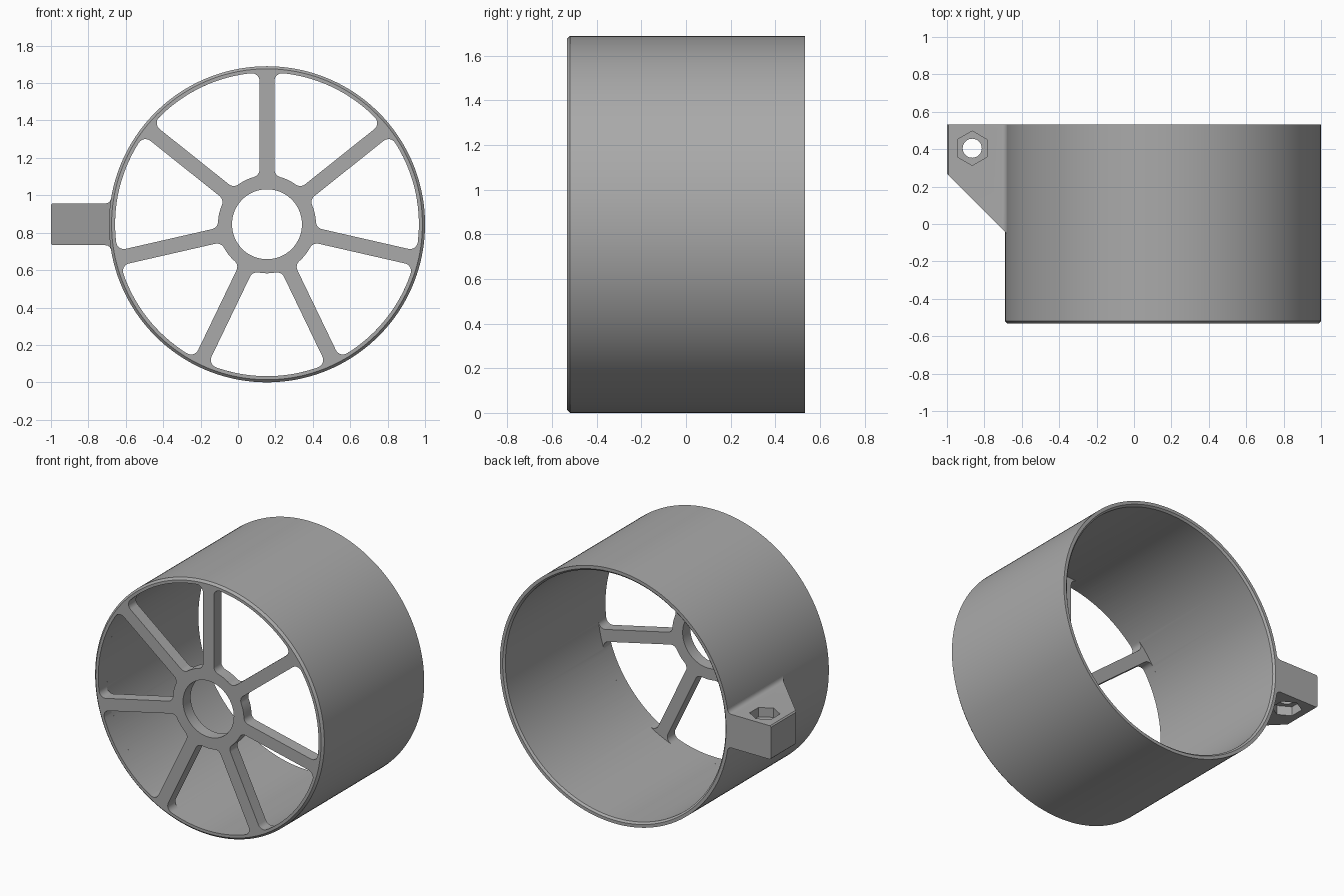
import bpy, bmesh
from math import sin, cos, asin, atan2, pi, sqrt, hypot
from mathutils import Vector

if "Cube" in bpy.data.objects:
    bpy.data.objects.remove(bpy.data.objects["Cube"])

CX, CZ, R = 0.155, 0.845, 0.845          # duct axis and outer radius
INNER, HUB, BORE = 0.812, 0.262, 0.187   # wall, hub and hub hole radii
HALF, PLATE = 0.533, 0.08                # half length, spoke depth
SPOKES, SPOKE_HALF, FILLET = 7, 0.04, 0.042

grey = bpy.data.materials.new("matte grey")
grey.use_nodes = True
colour = (0.4, 0.4, 0.4, 1)
grey.diffuse_color = colour
grey.node_tree.nodes["Principled BSDF"].inputs["Base Color"].default_value = colour


def arc(cu, cv, r, a0, a1, n):
    return [(cu + r * cos(a0 + (a1 - a0) * i / n), cv + r * sin(a0 + (a1 - a0) * i / n))
            for i in range(n + 1)]


def circle(cu, cv, r, n, start=0.0):
    return arc(cu, cv, r, start, start + 2 * pi, n)[:-1]


def finish(bm, name):
    bmesh.ops.recalc_face_normals(bm, faces=bm.faces)
    mesh = bpy.data.meshes.new(name)
    bm.to_mesh(mesh)
    bm.free()
    mesh.materials.append(grey)
    ob = bpy.data.objects.new(name, mesh)
    bpy.context.collection.objects.link(ob)
    return ob


def loft(bm, rings, axis):
    """Close a stack of equal outlines, each given as (height, points)."""
    def place(u, v, w):
        return (u, w, v) if axis == "y" else (u, v, w)
    loops = [[bm.verts.new(place(u, v, w)) for u, v in pts] for w, pts in rings]
    for a, b in zip(loops, loops[1:]):
        for i in range(len(a)):
            j = (i + 1) % len(a)
            bm.faces.new((a[i], a[j], b[j], b[i]))
    bm.faces.new(loops[0])
    bm.faces.new(loops[-1])


def prism(bm, pts, lo, hi, axis):
    loft(bm, [(lo, pts), (hi, pts)], axis)


def combine(target, other, operation):
    mod = target.modifiers.new(operation.lower(), "BOOLEAN")
    mod.object, mod.operation, mod.solver = other, operation, "EXACT"
    bpy.context.view_layer.objects.active = target
    bpy.ops.object.modifier_apply(modifier=mod.name)
    bpy.data.objects.remove(other)


def opening(middle):
    """Rounded sector between two neighbouring spokes."""
    half = pi / SPOKES
    ro, ri = INNER - FILLET, HUB + FILLET
    ao = half - asin((SPOKE_HALF + FILLET) / ro)
    ai = half - asin((SPOKE_HALF + FILLET) / ri)
    side = half + pi / 2
    pts = arc(0, 0, INNER, -ao, ao, 28)
    pts += arc(ro * cos(ao), ro * sin(ao), FILLET, ao, side, 8)[1:]
    pts += arc(ri * cos(ai), ri * sin(ai), FILLET, side, ai + pi, 8)
    pts += arc(0, 0, HUB, ai, -ai, 8)[1:-1]
    pts += arc(ri * cos(ai), -ri * sin(ai), FILLET, pi - ai, -side + 2 * pi, 8)
    pts += arc(ro * cos(ao), -ro * sin(ao), FILLET, -side, -ao, 8)[:-1]
    c, s = cos(middle), sin(middle)
    return [(CX + u * c - v * s, CZ + u * s + v * c) for u, v in pts]


# Duct: chamfered solid drum
bm = bmesh.new()
loft(bm, [(y, circle(CX, CZ, r, 192)) for y, r in
          ((-HALF, R - 0.014), (-HALF + 0.014, R), (HALF, R))], "y")
duct = finish(bm, "duct_with_spokes")

# Side bracket: filleted profile with a diagonal front
bm = bmesh.new()
h, f = 0.112, 0.03
xc, zc = -sqrt((R + f) ** 2 - (h + f) ** 2), h + f
tangent = atan2(-zc, -xc)
flare = arc(xc, zc, f, -pi / 2, tangent, 8)
scale = (R - 0.016) / hypot(*flare[-1])
upper = [(-1 - CX, h - 0.008), (-1 - CX + 0.008, h)] + flare
upper.append((flare[-1][0] * scale, flare[-1][1] * scale))
outline = upper + [(u, -v) for u, v in reversed(upper)]
prism(bm, [(CX + u, CZ + v) for u, v in outline], -0.2, HALF, "y")
cut = bmesh.ops.bisect_plane(bm, geom=bm.verts[:] + bm.edges[:] + bm.faces[:],
                             plane_co=Vector((-1, 0.27, 0)), plane_no=Vector((-1, -1, 0)),
                             clear_outer=True)
bmesh.ops.holes_fill(bm, edges=[e for e in bm.edges if e.is_boundary], sides=0)
bracket = finish(bm, "side_bracket")
combine(duct, bracket, "UNION")

# Hollow inside with a chamfered rear lip
bm = bmesh.new()
loft(bm, [(y, circle(CX, CZ, r, 192)) for y, r in
          ((-HALF + PLATE, INNER), (HALF - 0.012, INNER),
           (HALF + 0.012, INNER + 0.024))], "y")
combine(duct, finish(bm, "hollow_cutter"), "DIFFERENCE")

# Hub hole and the openings between spokes
bm = bmesh.new()
prism(bm, circle(CX, CZ, BORE, 64), -0.7, -0.3, "y")
for i in range(SPOKES):
    prism(bm, opening(pi / 2 + (2 * i + 1) * pi / SPOKES), -0.7, -HALF + PLATE + 0.01, "y")
combine(duct, finish(bm, "opening_cutter"), "DIFFERENCE")

# Bolt hole with hexagonal nut pockets
hole = (-0.865, 0.405)
for pts, lo, hi in ((circle(*hole, 0.051, 32), 0.5, 1.2),
                    (circle(*hole, 0.092, 6, pi / 2), CZ + 0.05, 1.2),
                    (circle(*hole, 0.092, 6, pi / 2), 0.5, CZ - 0.05)):
    bm = bmesh.new()
    prism(bm, pts, lo, hi, "z")
    combine(duct, finish(bm, "bolt_cutter"), "DIFFERENCE")

# Smooth curved walls, crisp edges
bpy.ops.object.select_all(action="DESELECT")
duct.select_set(True)
bpy.context.view_layer.objects.active = duct
bpy.ops.object.shade_smooth_by_angle(angle=0.5)
